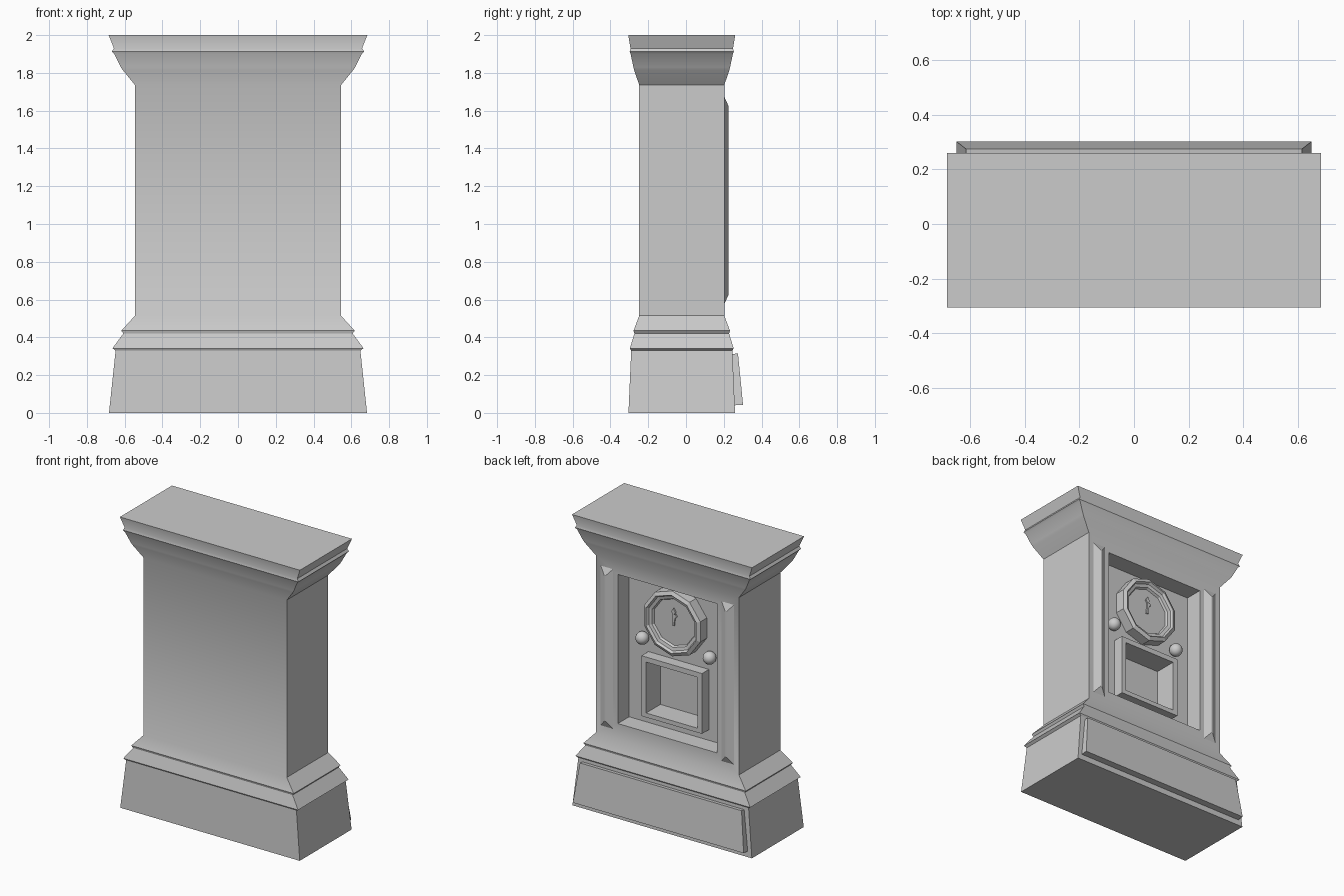
import bpy, bmesh
from math import sin, cos, pi, radians

if "Cube" in bpy.data.objects:
    bpy.data.objects.remove(bpy.data.objects["Cube"])


def loft(name, sections, smooth=False):
    """Skin a stack of equal-length closed sections and cap both ends."""
    bm = bmesh.new()
    rings = [[bm.verts.new(p) for p in s] for s in sections]
    for a, b in zip(rings, rings[1:]):
        n = len(a)
        for i in range(n):
            j = (i + 1) % n
            bm.faces.new((a[i], a[j], b[j], b[i]))
    bm.faces.new(rings[0])
    bm.faces.new(rings[-1])
    bmesh.ops.recalc_face_normals(bm, faces=bm.faces)
    me = bpy.data.meshes.new(name)
    bm.to_mesh(me)
    bm.free()
    ob = bpy.data.objects.new(name, me)
    bpy.context.collection.objects.link(ob)
    if smooth:
        smooth_by_angle(ob)
    return ob


def activate(ob):
    bpy.ops.object.select_all(action='DESELECT')
    ob.select_set(True)
    bpy.context.view_layer.objects.active = ob


def smooth_by_angle(ob):
    activate(ob)
    bpy.ops.object.shade_smooth_by_angle(angle=radians(30))


def rect_xy(hx, hy, z, cy):
    return [(-hx, cy - hy, z), (hx, cy - hy, z), (hx, cy + hy, z), (-hx, cy + hy, z)]


def rect_xz(hx, z0, z1, y, cx=0):
    return [(cx - hx, y, z0), (cx + hx, y, z0), (cx + hx, y, z1), (cx - hx, y, z1)]


def cut(ob, cutter):
    cutter.hide_render = True
    mod = ob.modifiers.new("cut", 'BOOLEAN')
    mod.operation = 'DIFFERENCE'
    mod.solver = 'EXACT'
    mod.object = cutter
    activate(ob)
    bpy.ops.object.modifier_apply(modifier=mod.name)
    bpy.data.objects.remove(cutter)


# Case: moulded profile (half width, z), depth scaled with width
profile = [(.683, 0), (.648, .33), (.665, .342), (.607, .42), (.618, .435), (.545, .515),
           (.545, 1.735), (.61, 1.815), (.62, 1.83), (.655, 1.9), (.668, 1.912),
           (.657, 1.93), (.685, 2.0)]
case = loft("case", [rect_xy(x, x * .413, z, -.0225) for x, z in profile])
cut(case, loft("panel_cutter", [rect_xz(.377, .622, 1.648, y) for y in (.08, .3)]))
cut(case, loft("window_cutter", [rect_xz(.195, .725, 1.075, y) for y in (0, .2)]))
smooth_by_angle(case)

# Window frame around the alcove
frame = loft("window_frame", [rect_xz(.23, .695, 1.11, y) for y in (.075, .155)])
cut(frame, loft("frame_cutter", [rect_xz(.195, .725, 1.075, y) for y in (0, .3)]))

# Clock dial: ten-sided lathe (radius, y)
dial = [(.225, .075), (.225, .15), (.2, .162), (.19, .145), (.168, .14), (.16, .125)]
loft("clock_dial", [[(r * sin(2 * pi * i / 10), y, 1.39 + r * cos(2 * pi * i / 10))
                     for i in range(10)] for r, y in dial])


# Clock hands with spade tips
def hand(name, length, angle):
    outline = [(-.006, -.02), (.006, -.02), (.005, length * .6), (.016, length * .75),
               (0, length), (-.016, length * .75), (-.005, length * .6)]
    c, s = cos(angle), sin(angle)
    loft(name, [[(x * c + z * s, y, 1.39 - x * s + z * c) for x, z in outline]
                for y in (.128, .138)])


hand("minute_hand", .1, 0)
hand("hour_hand", .065, radians(-12))

for side, label in ((1, "right"), (-1, "left")):
    # Knobs beside the dial
    bpy.ops.mesh.primitive_uv_sphere_add(segments=16, ring_count=10, radius=.043,
                                         location=(side * .256, .11, 1.208))
    knob = bpy.context.object
    knob.name = label + "_knob"
    smooth_by_angle(knob)
    # Ridged strips
    loft(label + "_strip", [rect_xz(.052, .57, 1.68, .195, side * .46),
                            rect_xz(.052, .57, 1.68, .2, side * .46),
                            rect_xz(.004, .625, 1.625, .225, side * .46)])

# Sloping plinth plate
loft("plinth_plate", [
    [(-.65, .255, .04), (.65, .255, .04), (.615, .232, .31), (-.615, .232, .31)],
    [(-.65, .302, .043), (.65, .302, .043), (.615, .275, .315), (-.615, .275, .315)]])
